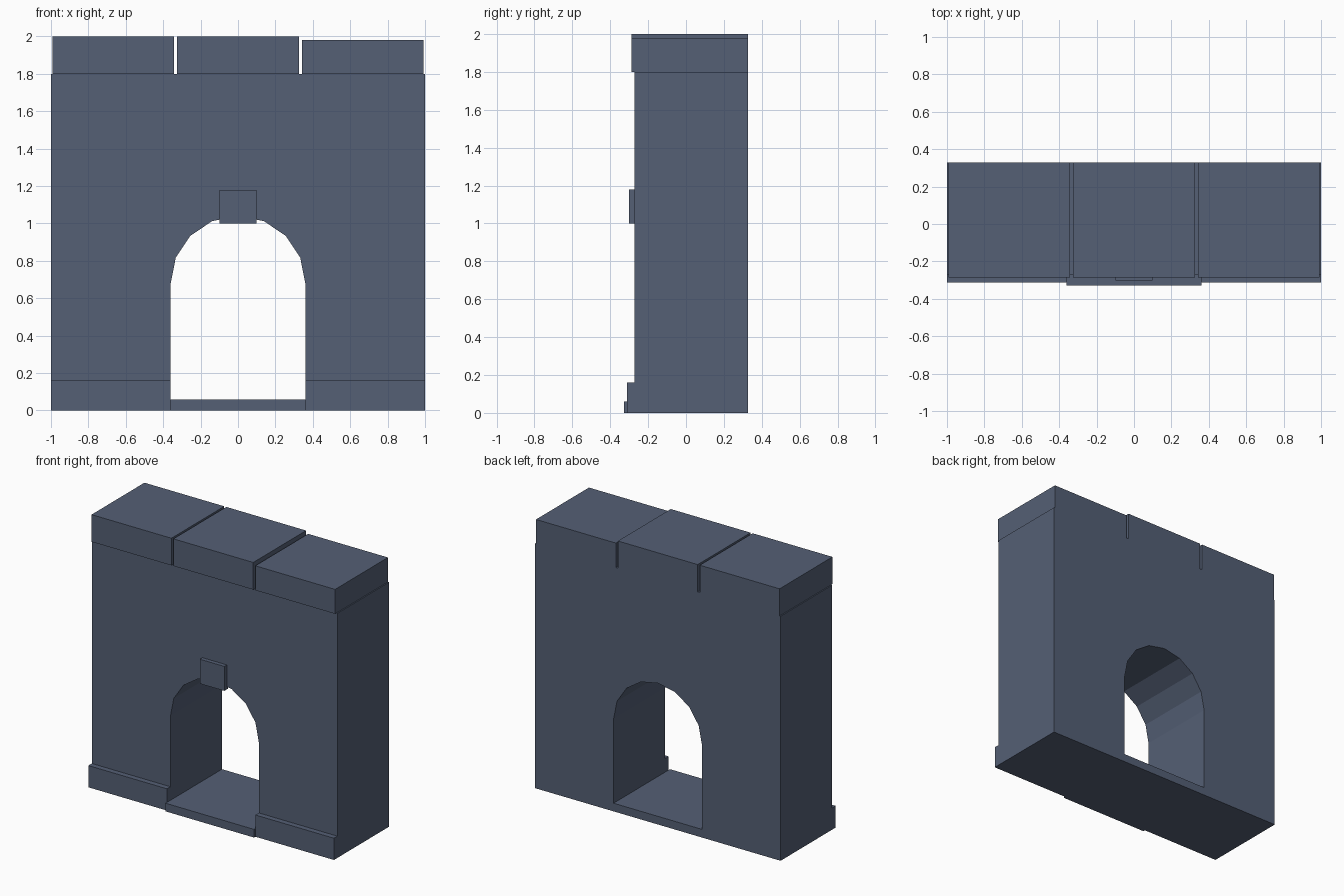
import bpy, bmesh, math

if "Cube" in bpy.data.objects:
    bpy.data.objects.remove(bpy.data.objects["Cube"])

stone = bpy.data.materials.new("slate_stone")
stone.diffuse_color = (0.089, 0.115, 0.178, 1)
stone.use_nodes = True
stone.node_tree.nodes["Principled BSDF"].inputs["Base Color"].default_value = stone.diffuse_color

BACK, FRONT = 0.328, -0.272   # wall faces along y
R, SPRING = 0.36, 0.68        # arch radius and springing height


def finish(bm, name):
    bmesh.ops.recalc_face_normals(bm, faces=bm.faces)
    me = bpy.data.meshes.new(name)
    bm.to_mesh(me)
    bm.free()
    me.materials.append(stone)
    ob = bpy.data.objects.new(name, me)
    bpy.context.collection.objects.link(ob)
    return ob


def box(name, x0, x1, y0, y1, z0, z1):
    bm = bmesh.new()
    bmesh.ops.create_cube(bm, size=1)
    for v in bm.verts:
        v.co.x = x0 if v.co.x < 0 else x1
        v.co.y = y0 if v.co.y < 0 else y1
        v.co.z = z0 if v.co.z < 0 else z1
    return finish(bm, name)


# wall with an eight-sided arch cut through, as one extruded profile
arch = [(R * math.cos(math.pi * i / 8), SPRING + R * math.sin(math.pi * i / 8))
        for i in range(9)]
outline = [(R, 0)] + arch + [(-R, 0), (-1, 0), (-1, 1.8), (1, 1.8), (1, 0)]
bm = bmesh.new()
face = bm.faces.new([bm.verts.new((x, FRONT, z)) for x, z in outline])
ext = bmesh.ops.extrude_face_region(bm, geom=[face], use_keep_orig=True)
for g in ext["geom"]:
    if isinstance(g, bmesh.types.BMVert):
        g.co.y = BACK
bmesh.ops.triangulate(bm, faces=[f for f in bm.faces if len(f.verts) > 4])
finish(bm, "arch_wall")

# plinths either side of the opening
box("plinth_left", -1, -R, FRONT - 0.04, FRONT, 0, 0.16)
box("plinth_right", R, 1, FRONT - 0.04, FRONT, 0, 0.16)

# threshold slab and keystone
box("threshold", -R, R, -0.328, BACK, 0, 0.06)
box("keystone", -0.1, 0.1, FRONT - 0.03, FRONT + 0.01, 1.0, 1.18)

# three capstones, the right one slightly lower
for i, top in enumerate((2.0, 2.0, 1.98)):
    cx = (i - 1) * 2 / 3
    box(f"capstone_{i + 1}", cx - 0.325, cx + 0.325, FRONT - 0.015, BACK, 1.8, top)
